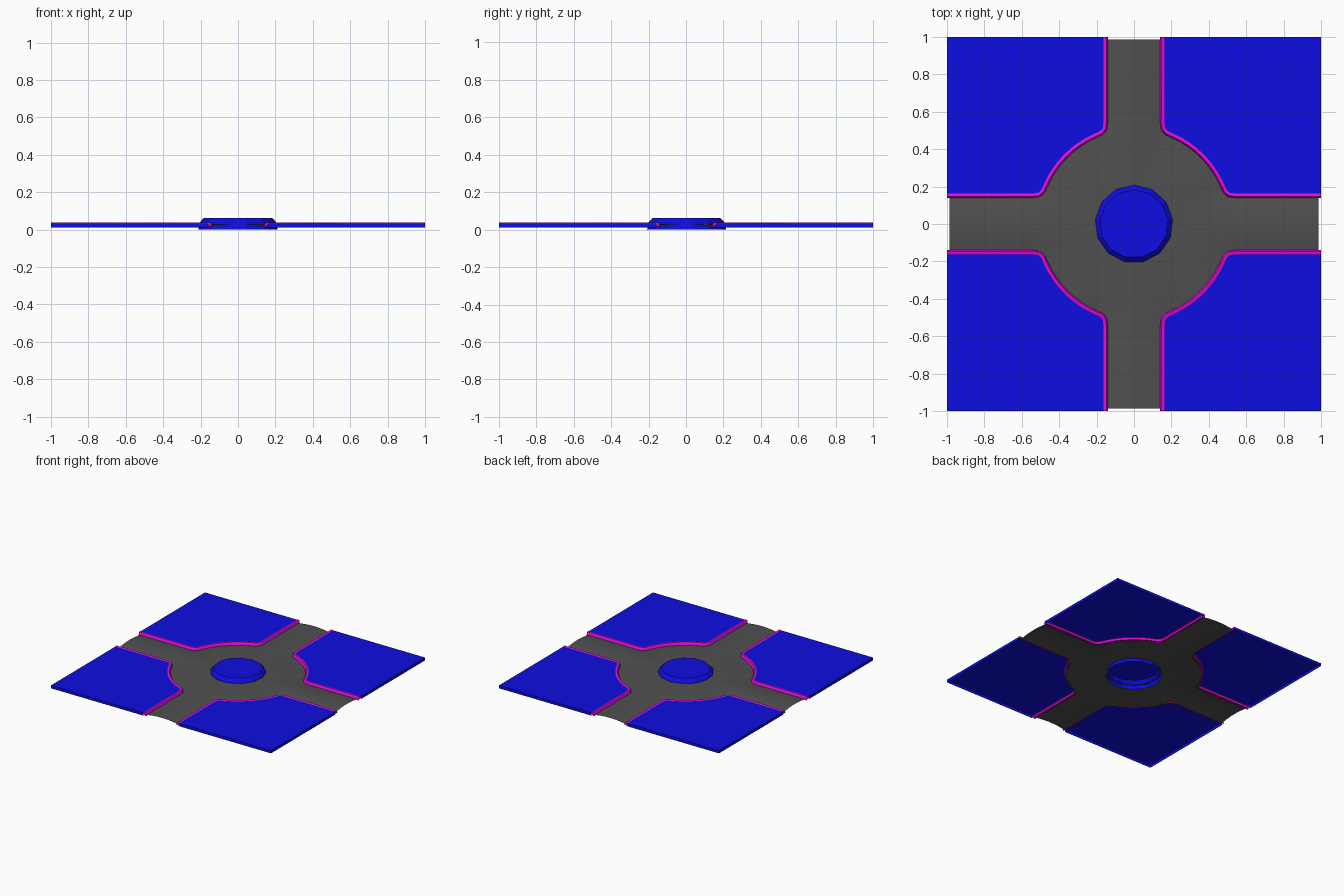
import bpy, bmesh
from math import sin, cos, pi, radians
from mathutils import Vector

if "Cube" in bpy.data.objects:
    bpy.data.objects.remove(bpy.data.objects["Cube"])


def material(name, rgb):
    m = bpy.data.materials.new(name)
    m.diffuse_color = (*rgb, 1)
    m.use_nodes = True
    m.node_tree.nodes["Principled BSDF"].inputs["Base Color"].default_value = m.diffuse_color
    return m


BLUE = material("blue", (0.004, 0.004, 0.75))
MAGENTA = material("magenta", (0.8, 0.004, 0.7))
ASPHALT = material("asphalt", (0.08, 0.08, 0.08))


def finish(bm, name, mat, smooth=None):
    bmesh.ops.remove_doubles(bm, verts=bm.verts, dist=1e-5)
    bmesh.ops.recalc_face_normals(bm, faces=bm.faces)
    # open sheets: make the flat-ish tops face up
    if sum(f.normal.z * f.calc_area() for f in bm.faces) < 0:
        bmesh.ops.reverse_faces(bm, faces=bm.faces)
    me = bpy.data.meshes.new(name)
    bm.to_mesh(me)
    bm.free()
    me.materials.append(mat)
    ob = bpy.data.objects.new(name, me)
    bpy.context.collection.objects.link(ob)
    if smooth:
        bpy.ops.object.select_all(action='DESELECT')
        ob.select_set(True)
        bpy.context.view_layer.objects.active = ob
        bpy.ops.object.shade_smooth_by_angle(angle=radians(smooth))
    return ob


def turn(p, q):
    # quarter turn about z
    x, y, z = p
    for _ in range(q):
        x, y = -y, x
    return Vector((x, y, z))


def polar(r, deg):
    return Vector((r * cos(radians(deg)), r * sin(radians(deg))))


# Kerb line of one quadrant: straight arm, small fillet, arc round the circle
half = [Vector(p) for p in ((0.153, 1), (0.153, 0.75), (0.153, 0.54),
                            (0.157, 0.508), (0.176, 0.487))]
half += [polar(0.516, a) for a in (65, 60, 55, 50, 45)]
path = half + [Vector((p.y, p.x)) for p in reversed(half[:-1])]


def offset_path(d):
    # shift the kerb line away from the road
    out = []
    for i, p in enumerate(path):
        t = path[min(i + 1, len(path) - 1)] - path[max(i - 1, 0)]
        if i in (0, len(path) - 1):
            t = Vector((0, -1)) if i == 0 else Vector((1, 0))
        n = Vector((-t.y, t.x)).normalized()
        out.append(p + n * d)
    return out


def ribbon(bm, rows, q):
    grid = [[bm.verts.new(turn(p, q)) for p in row] for row in rows]
    for a, b in zip(grid, grid[1:]):
        for i in range(len(a) - 1):
            bm.faces.new((a[i], a[i + 1], b[i + 1], b[i]))
    return grid


# Kerbs swept along the line, and the raised corner plates behind them
profile = ((-0.014, 0.011), (-0.011, 0.029), (-0.005, 0.037),
           (0.007, 0.037), (0.013, 0.032))
for q in range(4):
    bm = bmesh.new()
    grid = ribbon(bm, [[(p.x, p.y, z) for p in offset_path(d)]
                       for d, z in profile], q)
    for end in (0, -1):
        bm.faces.new([row[end] for row in grid])
    finish(bm, f"kerb_{q + 1}", MAGENTA, 50)

    bm = bmesh.new()
    edge = offset_path(0.007)
    outline = [(p.x, p.y, 0.034) for p in edge] + [(1, 1, 0.034)]
    bm.faces.new([bm.verts.new(turn(p, q)) for p in outline])
    skirt = [outline[-2], outline[-1], outline[0]]
    ribbon(bm, [skirt, [(x, y, 0.011) for x, y, z in skirt]], q)
    finish(bm, f"corner_plate_{q + 1}", BLUE)

# Cambered road sheet: strips from the kerb to the arm axis or the island hole
HOLE = 0.195
inner = [Vector((0, p.y)) for p in half[:4]] + [Vector((0, 0.36))]
inner += [polar(HOLE, a) for a in (90, 78.75, 67.5, 56.25, 45)]
rows = []
for k in range(5):
    t = k / 4
    z = 0.014 + 0.016 * (1 - (1 - t) ** 2)
    row = [a.lerp(b, t) for a, b in zip(half, inner)]
    rows.append([(p.x, min(p.y, 0.986), z) for p in row])
swapped = [[(y, x, z) for x, y, z in row] for row in rows]
bm = bmesh.new()
for q in range(4):
    ribbon(bm, rows, q)
    ribbon(bm, swapped, q)
finish(bm, "road", ASPHALT, 40)

# Central island: hollow thirteen-sided drum with a sloped rim
N = 13
bm = bmesh.new()
rings = []
for r, z in ((0.214, 0.0), (0.207, 0.038), (0.183, 0.063)):
    rings.append([bm.verts.new((r * cos(pi / 2 + 2 * pi * i / N),
                                r * sin(pi / 2 + 2 * pi * i / N), z))
                  for i in range(N)])
for a, b in zip(rings, rings[1:]):
    for i in range(N):
        j = (i + 1) % N
        bm.faces.new((a[i], a[j], b[j], b[i]))
bm.faces.new(rings[-1])
finish(bm, "central_island", BLUE)
